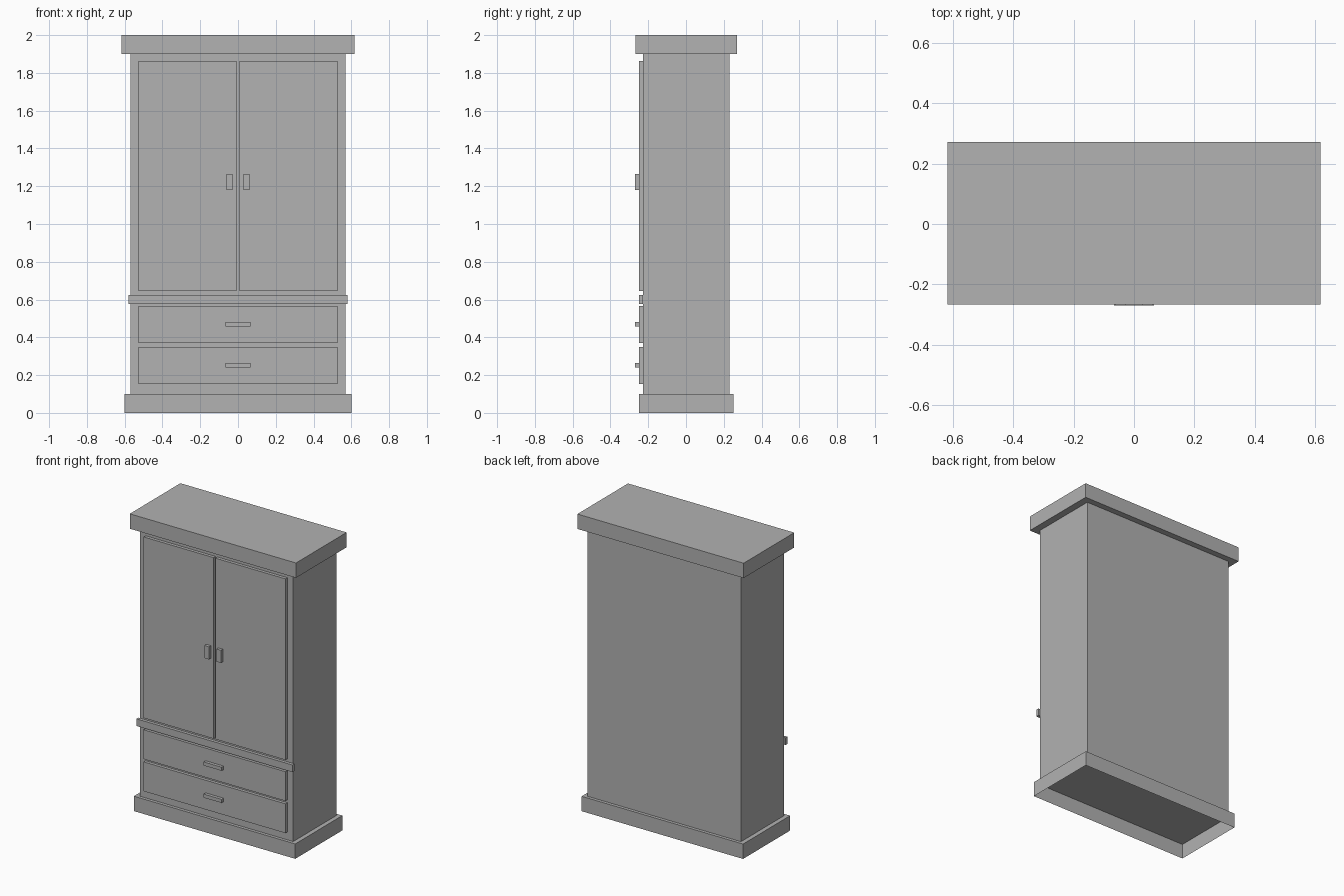
import bpy
import bmesh

if "Cube" in bpy.data.objects:
    bpy.data.objects.remove(bpy.data.objects["Cube"])

grey = bpy.data.materials.new("plain_grey")
grey.diffuse_color = (0.445, 0.445, 0.445, 1.0)
grey.use_nodes = True
grey.node_tree.nodes["Principled BSDF"].inputs["Base Color"].default_value = grey.diffuse_color


def box(name, x, y, z, open_bottom=False):
    """Box from (min, max) pairs on each axis."""
    bm = bmesh.new()
    bmesh.ops.create_cube(bm, size=1.0)
    for v in bm.verts:
        v.co = [r[0] if c < 0 else r[1] for c, r in zip(v.co, (x, y, z))]
    bm.normal_update()
    if open_bottom:
        under = [f for f in bm.faces if f.normal.z < -0.5]
        bmesh.ops.delete(bm, geom=under, context='FACES_ONLY')
    mesh = bpy.data.meshes.new(name)
    bm.to_mesh(mesh)
    bm.free()
    mesh.materials.append(grey)
    obj = bpy.data.objects.new(name, mesh)
    bpy.context.collection.objects.link(obj)
    return obj


FRONT = -0.228    # front of the carcass
PANEL = -0.249    # front of doors and drawers
HANDLE = -0.27    # front of handles

# Carcass, hollow plinth and cornice
box("carcass", (-0.57, 0.57), (FRONT, 0.23), (0.1, 1.9))
box("plinth", (-0.6, 0.6), (-0.249, 0.251), (0.0, 0.1), open_bottom=True)
box("cornice", (-0.618, 0.618), (-0.267, 0.271), (1.9, 2.0))

# Rail between doors and drawers
box("middle_rail", (-0.58, 0.58), (PANEL, FRONT), (0.577, 0.625))

# Pair of doors with upright handles
for side, s in (("left", -1), ("right", 1)):
    box(side + "_door", sorted((s * 0.007, s * 0.527)), (PANEL, FRONT), (0.645, 1.862))
    box(side + "_door_handle", sorted((s * 0.028, s * 0.061)), (HANDLE, PANEL), (1.18, 1.265))

# Two drawers with flat bar handles
for level, z in (("lower", 0.153), ("upper", 0.369)):
    box(level + "_drawer", (-0.527, 0.527), (PANEL, FRONT), (z, z + 0.197))
    box(level + "_drawer_handle", (-0.067, 0.067), (HANDLE, PANEL), (z + 0.088, z + 0.112))
